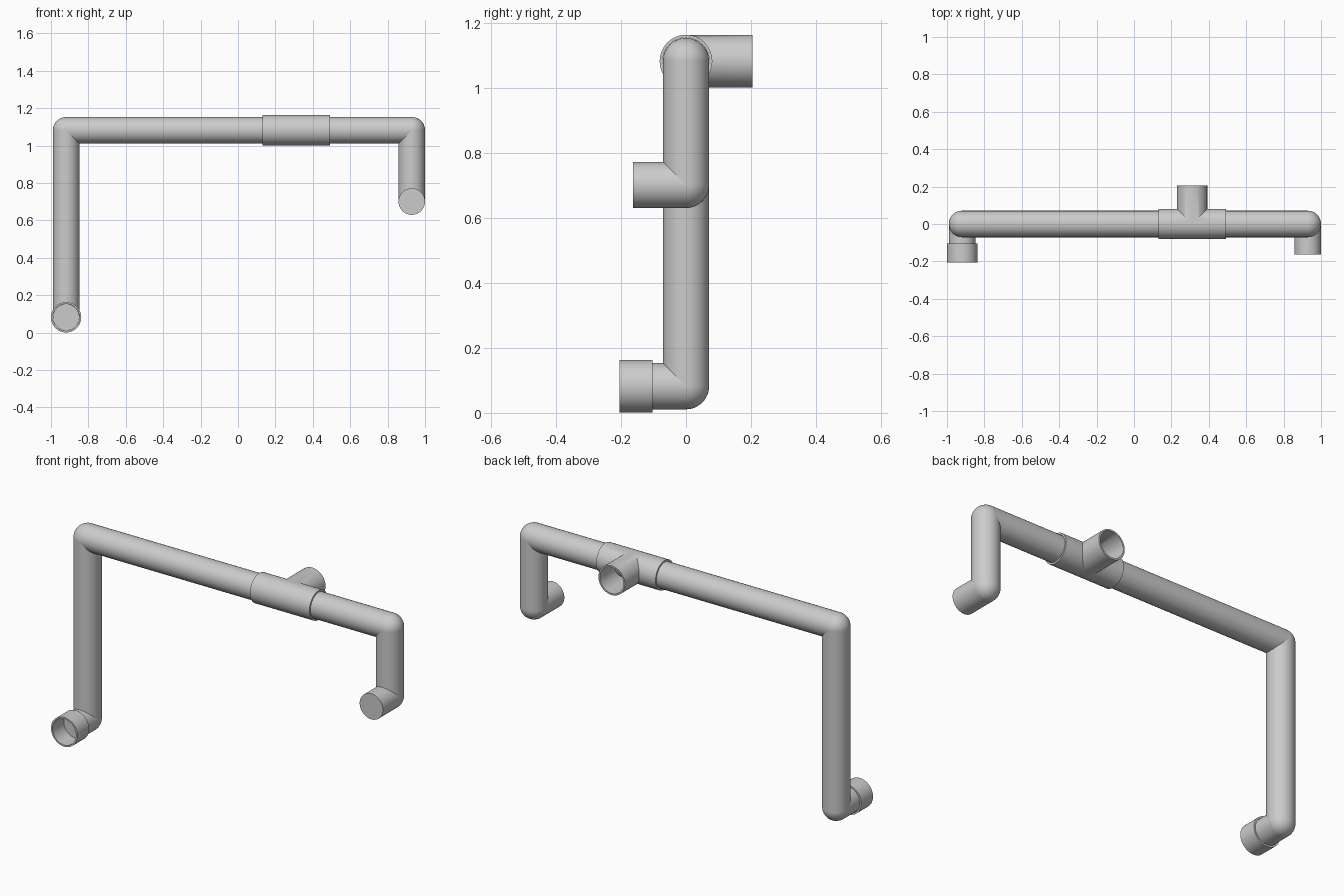
import bpy
from math import pi
from mathutils import Vector

cube = bpy.data.objects.get("Cube")
if cube:
    bpy.data.objects.remove(cube, do_unlink=True)

SIDES = 48
PIPE, FITTING, BORE = 0.071, 0.081, 0.072
LEFT, RIGHT = 0.929, -0.919
TOP, MID, LOW = 1.082, 0.701, 0.082
TEE = 0.311

grey = bpy.data.materials.new("pipe grey")
grey.use_nodes = True
colour = (0.6, 0.6, 0.6, 1)
grey.diffuse_color = colour
grey.node_tree.nodes["Principled BSDF"].inputs["Base Color"].default_value = colour


def finish(name):
    obj = bpy.context.object
    obj.name = name
    obj.data.materials.append(grey)
    bpy.ops.object.shade_smooth_by_angle(angle=pi / 6)
    return obj


def rod(name, start, end, radius):
    """Capped cylinder between two points."""
    a, b = Vector(start), Vector(end)
    axis = b - a
    bpy.ops.mesh.primitive_cylinder_add(
        vertices=SIDES, radius=radius, depth=axis.length,
        location=(a + b) / 2, rotation=axis.to_track_quat('Z', 'Y').to_euler())
    return finish(name)


def elbow(name, centre, turn):
    """Rounded outer corner where two pipes meet."""
    bpy.ops.mesh.primitive_uv_sphere_add(
        segments=SIDES, ring_count=SIDES // 2, radius=PIPE,
        location=centre, rotation=turn)
    return finish(name)


def combine(target, other, operation):
    mod = target.modifiers.new(operation.lower(), 'BOOLEAN')
    mod.operation, mod.object, mod.solver = operation, other, 'EXACT'
    bpy.context.view_layer.objects.active = target
    bpy.ops.object.modifier_apply(modifier=mod.name)
    bpy.data.objects.remove(other, do_unlink=True)


# Pipe run
rod("right_leg", (RIGHT, 0, LOW), (RIGHT, 0, TOP), PIPE)
rod("right_foot", (RIGHT, 0, LOW), (RIGHT, -0.107, LOW), PIPE)
rod("crossbar", (RIGHT, 0, TOP), (LEFT, 0, TOP), PIPE)
rod("left_leg", (LEFT, 0, MID), (LEFT, 0, TOP), PIPE)
rod("left_foot", (LEFT, 0, MID), (LEFT, -0.163, MID), PIPE)

# Rounded corners
for side, x, low in (("right", RIGHT, LOW), ("left", LEFT, MID)):
    elbow(side + "_lower_elbow", (x, 0, low), (0, pi / 2, 0))
    elbow(side + "_upper_elbow", (x, 0, TOP), (pi / 2, 0, 0))

# Open collar on the right foot
collar = rod("right_collar", (RIGHT, -0.103, LOW), (RIGHT, -0.205, LOW), FITTING)
combine(collar, rod("collar_bore", (RIGHT, 0, LOW), (RIGHT, -0.3, LOW), BORE), 'DIFFERENCE')

# Tee fitting: sleeve and rear branch, bored both ways
tee = rod("tee_fitting", (0.13, 0, TOP), (0.493, 0, TOP), FITTING)
combine(tee, rod("branch", (TEE, 0, TOP), (TEE, 0.205, TOP), FITTING), 'UNION')
combine(tee, rod("sleeve_bore", (0, 0, TOP), (0.6, 0, TOP), BORE), 'DIFFERENCE')
combine(tee, rod("branch_bore", (TEE, 0, TOP), (TEE, 0.3, TOP), BORE), 'DIFFERENCE')

for obj in (collar, tee):
    bpy.ops.object.select_all(action='DESELECT')
    obj.select_set(True)
    bpy.context.view_layer.objects.active = obj
    bpy.ops.object.shade_smooth_by_angle(angle=pi / 6)
